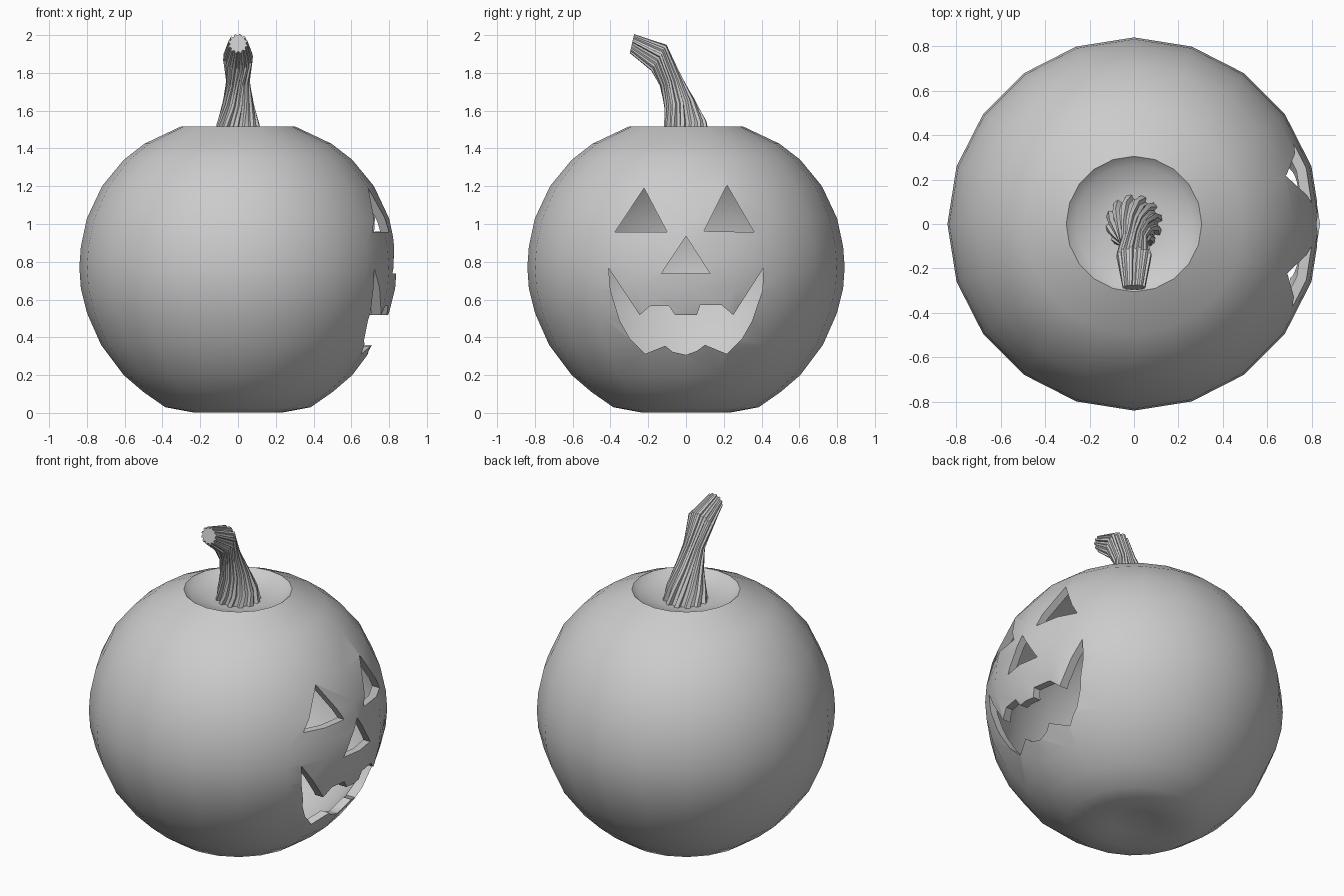
import bpy, bmesh
from math import sin, cos, pi, radians, hypot
from mathutils import Vector

if "Cube" in bpy.data.objects:
    bpy.data.objects.remove(bpy.data.objects["Cube"])


def new_object(name, bm):
    bmesh.ops.recalc_face_normals(bm, faces=bm.faces)
    mesh = bpy.data.meshes.new(name)
    bm.to_mesh(mesh)
    bm.free()
    ob = bpy.data.objects.new(name, mesh)
    bpy.context.collection.objects.link(ob)
    return ob


def smooth(ob, degrees):
    bpy.ops.object.select_all(action='DESELECT')
    ob.select_set(True)
    bpy.context.view_layer.objects.active = ob
    bpy.ops.object.shade_smooth_by_angle(angle=radians(degrees))


# Pumpkin body: revolved 20-sided profile (radius, height), dimpled at both ends
profile = [(0, .04), (.13, .025), (.24, .003), (.385, .03), (.50, .11), (.605, .20),
           (.725, .36), (.80, .53), (.832, .66), (.84, .77), (.832, .88), (.80, 1.03),
           (.72, 1.20), (.605, 1.34), (.495, 1.425), (.305, 1.515),
           (.265, 1.48), (.14, 1.455), (0, 1.45)]
bm = bmesh.new()
verts = [bm.verts.new((r, 0, z)) for r, z in profile]
edges = [bm.edges.new(p) for p in zip(verts, verts[1:])]
bmesh.ops.spin(bm, geom=verts + edges, cent=(0, 0, 0), axis=(0, 0, 1),
               angle=2 * pi, steps=20)
bmesh.ops.remove_doubles(bm, verts=bm.verts, dist=.0005)
body = new_object("pumpkin_body", bm)

# Face cutters: outlines (y, z) pushed through the +x wall
outlines = [
    [(-.222, 1.19), (-.376, .957), (-.10, .957)],
    [(.217, 1.205), (.36, .957), (.095, .962)],
    [(0, .935), (-.13, .738), (.127, .738)],
    [(-.41, .767), (-.245, .518), (-.19, .566), (-.09, .566), (-.058, .518),
     (.058, .518), (.075, .57), (.19, .57), (.25, .518), (.41, .767),
     (.405, .65), (.35, .487), (.295, .39), (.217, .312), (.10, .36), (.058, .328),
     (0, .307), (-.07, .323), (-.11, .355), (-.217, .312), (-.295, .39),
     (-.35, .487), (-.40, .65)],
]
bm = bmesh.new()
for pts in outlines:
    face = bm.faces.new([bm.verts.new((.3, y, z)) for y, z in pts])
    ext = bmesh.ops.extrude_face_region(bm, geom=[face], use_keep_orig=True)
    moved = [g for g in ext["geom"] if isinstance(g, bmesh.types.BMVert)]
    bmesh.ops.translate(bm, verts=moved, vec=(.9, 0, 0))
cutter = new_object("face_cutter", bm)
cutter.hide_render = True

# Hollow the body, then carve the face
shell = body.modifiers.new("shell", 'SOLIDIFY')
shell.thickness = .045
shell.offset = -1
cut = body.modifiers.new("carve", 'BOOLEAN')
cut.operation = 'DIFFERENCE'
cut.solver = 'EXACT'
cut.object = cutter
bpy.context.view_layer.update()
bpy.context.view_layer.objects.active = body
for name in ("shell", "carve"):
    bpy.ops.object.modifier_apply(modifier=name)
bpy.data.objects.remove(cutter)
smooth(body, 40)

# Stem: twisted gear-shaped section swept along a bent path
# (y, z, radius, tangent y, tangent z, twist degrees)
path = [(.005, 1.445, .13, 0, 1, 0), (-.005, 1.53, .113, -.15, 1, 14),
        (-.035, 1.64, .083, -.28, 1, 30), (-.08, 1.755, .063, -.42, 1, 46),
        (-.143, 1.88, .08, -.85, .5, 62), (-.286, 1.955, .052, -.97, .22, 68)]
TEETH = 12
bm = bmesh.new()
rings = []
for y, z, r, ty, tz, twist in path:
    n = hypot(ty, tz)
    side = Vector((0, tz / n, -ty / n))
    ring = []
    for i in range(TEETH * 4):
        a = 2 * pi * (i // 4 + (0, .12, .5, .62)[i % 4]) / TEETH + radians(twist)
        rad = r * (.84 if i % 4 in (0, 3) else 1)
        ring.append(bm.verts.new(Vector((rad * cos(a), y, z)) + side * rad * sin(a)))
    rings.append(ring)
for lower, upper in zip(rings, rings[1:]):
    for i in range(len(lower)):
        j = (i + 1) % len(lower)
        bm.faces.new((lower[i], lower[j], upper[j], upper[i]))
bm.faces.new(rings[0])
bm.faces.new(rings[-1])
stem = new_object("stem", bm)
smooth(stem, 25)
